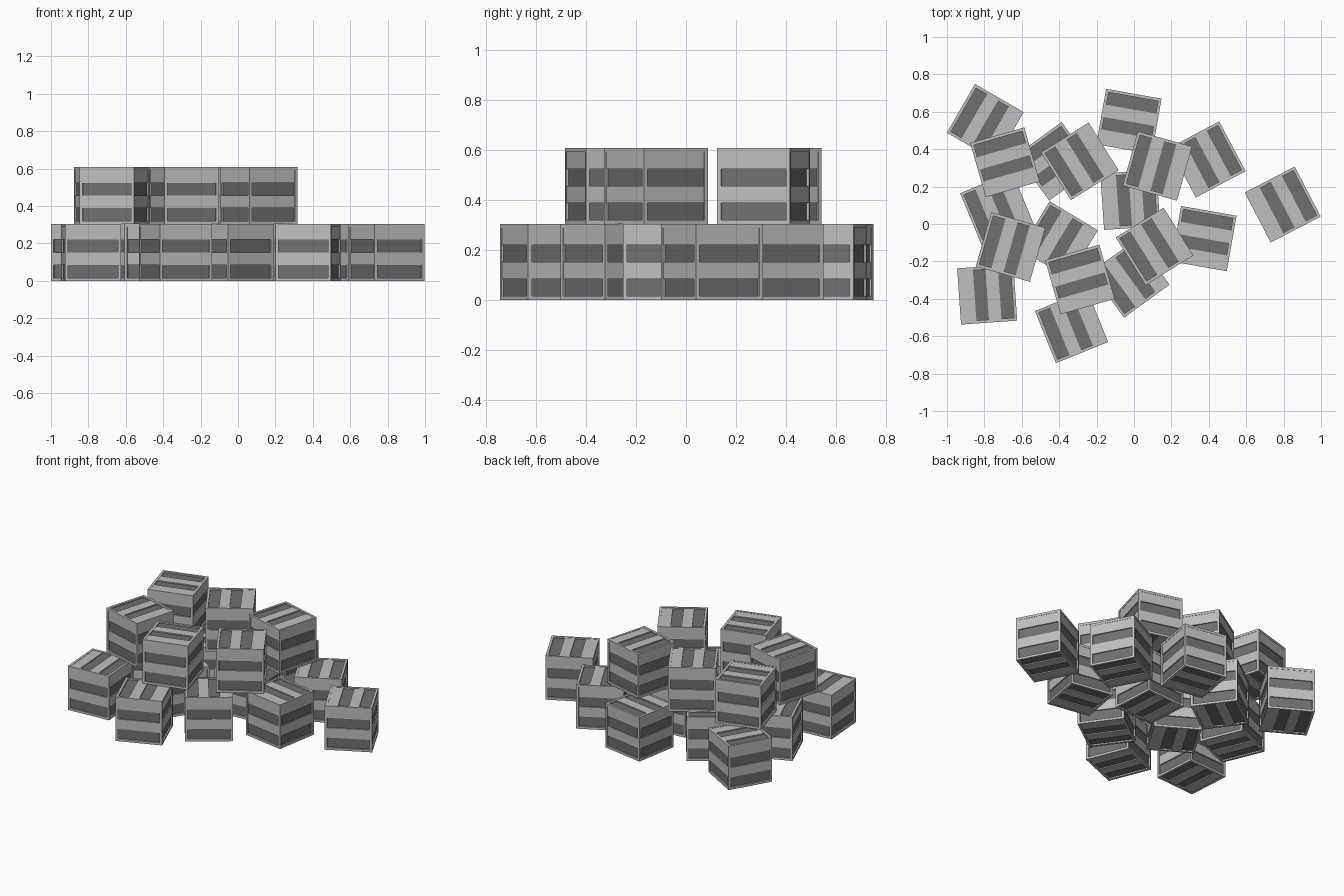
import bpy
import bmesh
from math import radians
from mathutils import Matrix, Vector

cube = bpy.data.objects.get("Cube")
if cube:
    bpy.data.objects.remove(cube, do_unlink=True)


def make_material(name, grey):
    mat = bpy.data.materials.new(name)
    mat.use_nodes = True
    colour = (grey, grey, grey, 1)
    mat.diffuse_color = colour
    mat.node_tree.nodes["Principled BSDF"].inputs["Base Color"].default_value = colour
    return mat


light = make_material("light grey wood", 0.52)
dark = make_material("dark grey wood", 0.16)

SIDE, HEIGHT = 0.301, 0.304
HALF = Vector((SIDE, SIDE, HEIGHT)) / 2
BAR = 0.016        # frame bar width
RECESS = 0.009     # depth of the dark inner box
SLAT_IN = 0.002    # slats sit just behind the frame


def add_box(bm, lo, hi, index):
    lo, hi = Vector(lo), Vector(hi)
    mat = Matrix.Translation((lo + hi) / 2) @ Matrix.Diagonal((*(hi - lo), 1))
    verts = bmesh.ops.create_cube(bm, size=1, matrix=mat)["verts"]
    for face in {f for v in verts for f in v.link_faces}:
        face.material_index = index


def add_slats(bm, normal, across, bands):
    """Two boards on the face pair along one axis, filling the given bands."""
    inner = HALF - Vector((BAR, BAR, BAR))
    step = 2 * inner[across] / 4
    for sign in (-1, 1):
        for band in bands:
            lo, hi = -inner, inner.copy()
            lo[across] = -inner[across] + band * step
            hi[across] = lo[across] + step
            ends = sorted((sign * (HALF[normal] - RECESS - 0.002),
                           sign * (HALF[normal] - SLAT_IN)))
            lo[normal], hi[normal] = ends
            add_box(bm, lo, hi, 0)


def crate_mesh():
    bm = bmesh.new()
    # dark inner box
    core = HALF - Vector((RECESS, RECESS, RECESS))
    add_box(bm, -core, core, 1)
    # twelve frame bars; the upright posts run full height
    for axis in range(3):
        u, v = [a for a in range(3) if a != axis]
        for su in (-1, 1):
            for sv in (-1, 1):
                lo, hi = -HALF, HALF.copy()
                if axis != 2:
                    lo[axis] += BAR
                    hi[axis] -= BAR
                for a, s in ((u, su), (v, sv)):
                    if s > 0:
                        lo[a] = HALF[a] - BAR
                    else:
                        hi[a] = -HALF[a] + BAR
                add_box(bm, lo, hi, 0)
    # boards on the sides, then on the top and bottom
    add_slats(bm, 0, 2, (1, 3))
    add_slats(bm, 1, 2, (1, 3))
    add_slats(bm, 2, 0, (1, 3))
    mesh = bpy.data.meshes.new("crate")
    bm.to_mesh(mesh)
    bm.free()
    mesh.materials.append(light)
    mesh.materials.append(dark)
    return mesh


mesh = crate_mesh()

# x, y and turn in degrees for each crate
lower = [
    (-0.795, 0.543, -30), (-0.42, 0.335, -54), (-0.027, 0.548, -100),
    (0.393, 0.345, 208), (0.795, 0.104, 207.5), (0.374, -0.078, -100),
    (-0.02, 0.129, 184), (-0.733, 0.083, 22.5), (-0.02, -0.291, 36),
    (-0.40, -0.085, -31), (-0.785, -0.377, 184), (-0.334, -0.548, 22),
]
upper = [
    (-0.69, 0.33, -74), (-0.29, 0.335, 32), (0.125, 0.31, -15.5),
    (-0.66, -0.123, -16), (-0.289, -0.297, -74), (0.11, -0.12, 32),
]

for layer, (name, spots) in enumerate((("lower_crate", lower), ("upper_crate", upper))):
    for i, (x, y, turn) in enumerate(spots, 1):
        crate = bpy.data.objects.new(f"{name}_{i}", mesh)
        crate.location = (x, y, HEIGHT * (layer + 0.5))
        crate.rotation_euler.z = radians(turn)
        bpy.context.collection.objects.link(crate)
